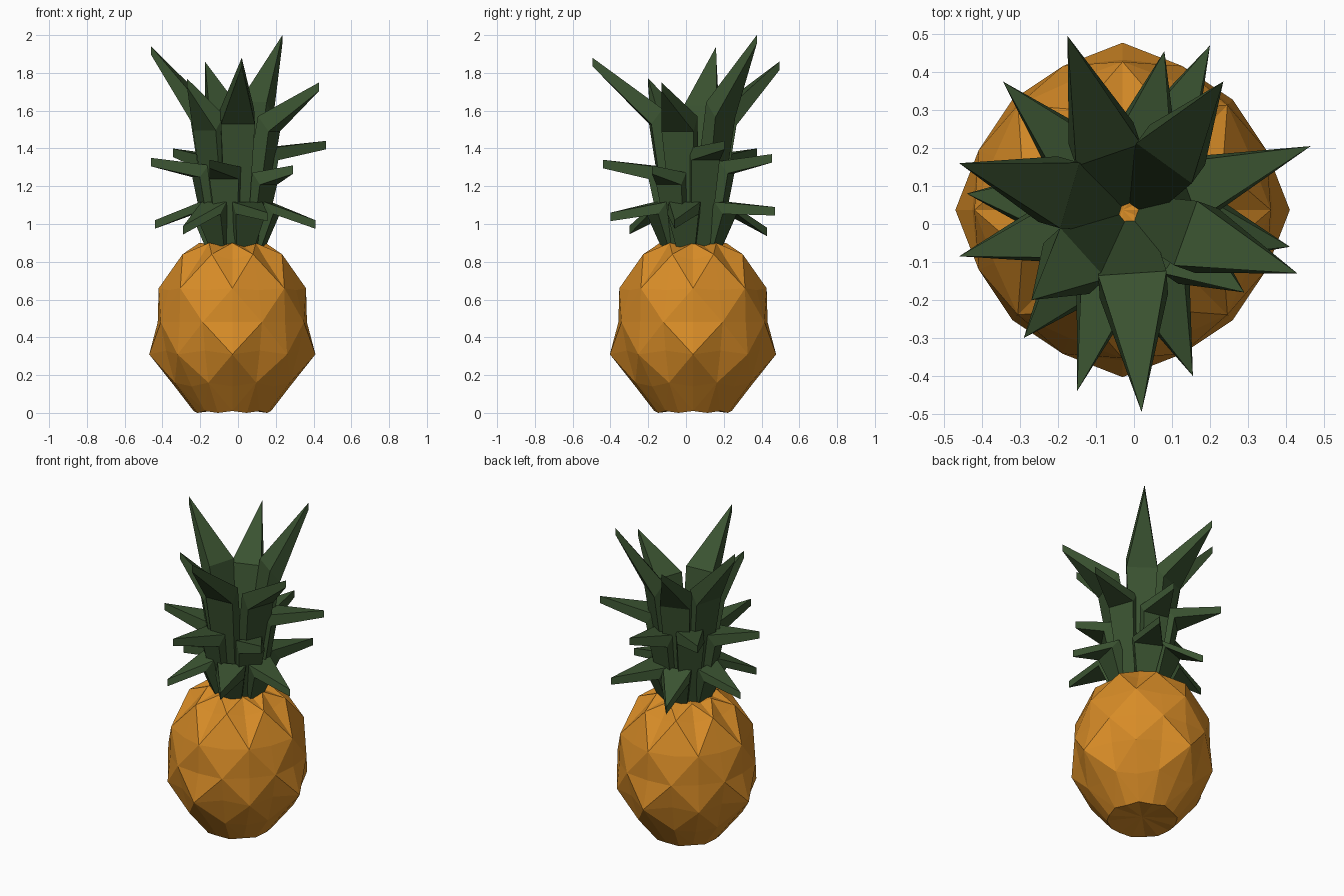
import bpy, bmesh
from math import cos, sin, pi
from mathutils import Vector

cube = bpy.data.objects.get("Cube")
if cube:
    bpy.data.objects.remove(cube, do_unlink=True)


def material(name, color):
    mat = bpy.data.materials.new(name)
    mat.use_nodes = True
    mat.diffuse_color = color
    mat.node_tree.nodes["Principled BSDF"].inputs["Base Color"].default_value = color
    return mat


def finish(name, bm, mat):
    bmesh.ops.recalc_face_normals(bm, faces=bm.faces)
    mesh = bpy.data.meshes.new(name)
    bm.to_mesh(mesh)
    bm.free()
    mesh.materials.append(mat)
    obj = bpy.data.objects.new(name, mesh)
    bpy.context.collection.objects.link(obj)
    return obj


orange = material("fruit orange", (0.68, 0.26, 0.02, 1))
green = material("leaf green", (0.042, 0.085, 0.03, 1))

# Fruit: rings whose even and odd columns bulge in turn, split into diamonds
COLUMNS = 16
CENTRE = Vector((-0.03, 0.037, 0))
# each ring: height and radius of even columns, height and radius of odd columns
RINGS = [
    (0.01, 0.205, 0.0, 0.2),
    (0.14, 0.305, 0.16, 0.33),
    (0.31, 0.41, 0.33, 0.38),
    (0.48, 0.395, 0.48, 0.41),
    (0.66, 0.39, 0.65, 0.365),
    (0.81, 0.25, 0.84, 0.285),
    (0.9, 0.175, 0.885, 0.15),
]


def build_fruit():
    bm = bmesh.new()
    rings = []
    for row, (z_even, r_even, z_odd, r_odd) in enumerate(RINGS):
        ring = []
        for col in range(COLUMNS):
            z, r = (z_odd, r_odd) if col % 2 else (z_even, r_even)
            if row == 2 and col % 4 == 0:
                r = 0.44
            a = 2 * pi * col / COLUMNS
            ring.append(bm.verts.new(CENTRE + Vector((r * cos(a), r * sin(a), z))))
        rings.append(ring)
    for row in range(len(rings) - 1):
        low, high = rings[row], rings[row + 1]
        for col in range(COLUMNS):
            nxt = (col + 1) % COLUMNS
            a, b, c, d = low[col], low[nxt], high[nxt], high[col]
            # the diagonal runs between the raised corners
            if (row + col) % 2 == 0:
                bm.faces.new((a, b, c))
                bm.faces.new((a, c, d))
            else:
                bm.faces.new((a, b, d))
                bm.faces.new((b, c, d))
    # fans close the dished bottom and the hidden top
    for ring, z in ((rings[0], 0.025), (rings[-1], 0.88)):
        hub = bm.verts.new(CENTRE + Vector((0, 0, z)))
        for col in range(COLUMNS):
            bm.faces.new((hub, ring[col], ring[(col + 1) % COLUMNS]))
    finish("fruit_body", bm, orange)


# Leaf: rises from the crown, widens at a bend and ends in an upright edge
CROWN = Vector((-0.015, 0.03, 0))


def build_leaf(name, tip, base_r, bend_r, bend_z, base_w, bend_w, thick):
    tip = Vector(tip)
    out = tip - CROWN
    out.z = 0
    out.normalize()
    side = Vector((-out.y, out.x, 0))
    up = Vector((0, 0, 1))
    bm = bmesh.new()

    def section(centre, offset, width):
        return [bm.verts.new(centre + o + s * side * width / 2)
                for o, s in ((offset, 1), (offset, -1), (-offset, -1), (-offset, 1))]

    base = section(CROWN + out * base_r + up * 0.87, -out * thick * 0.5, base_w)
    bend = section(CROWN + out * bend_r + up * bend_z,
                   (up * 0.8 - out * 0.6) * thick * 0.5, bend_w)
    top = bm.verts.new(tip)
    under = bm.verts.new(tip - up * 0.045)
    bm.faces.new(base)
    for i in range(4):
        j = (i + 1) % 4
        bm.faces.new((base[i], base[j], bend[j], bend[i]))
    bm.faces.new((bend[0], bend[1], top))
    bm.faces.new((bend[1], bend[2], under, top))
    bm.faces.new((bend[2], bend[3], under))
    bm.faces.new((bend[3], bend[0], top, under))
    finish(name, bm, green)


upper_tips = [(-0.175, 0.495, 1.86), (0.235, 0.375, 2.0), (-0.46, 0.16, 1.94),
              (0.43, -0.13, 1.75), (0.02, -0.495, 1.88), (-0.27, -0.2, 1.77)]
middle_tips = [(0.08, 0.455, 1.37), (0.465, 0.205, 1.44), (0.29, -0.18, 1.31),
               (-0.15, -0.44, 1.34), (-0.46, -0.085, 1.35), (-0.345, 0.375, 1.4)]
lower_tips = [(0.2, 0.47, 1.09), (0.41, -0.06, 1.02), (0.155, -0.4, 1.06),
              (-0.29, -0.3, 0.99), (-0.44, 0.08, 1.02), (-0.16, 0.43, 0.98)]

build_fruit()
for i, tip in enumerate(upper_tips):
    build_leaf(f"upper_leaf_{i + 1}", tip, 0.07, 0.19, 1.56 + 0.3 * (tip[2] - 1.85),
               0.11, 0.18, 0.1)
for i, tip in enumerate(middle_tips):
    build_leaf(f"middle_leaf_{i + 1}", tip, 0.1, 0.19, tip[2] - 0.07, 0.1, 0.16, 0.08)
for i, tip in enumerate(lower_tips):
    build_leaf(f"lower_leaf_{i + 1}", tip, 0.11, 0.2, 1.085, 0.1, 0.17, 0.08)
